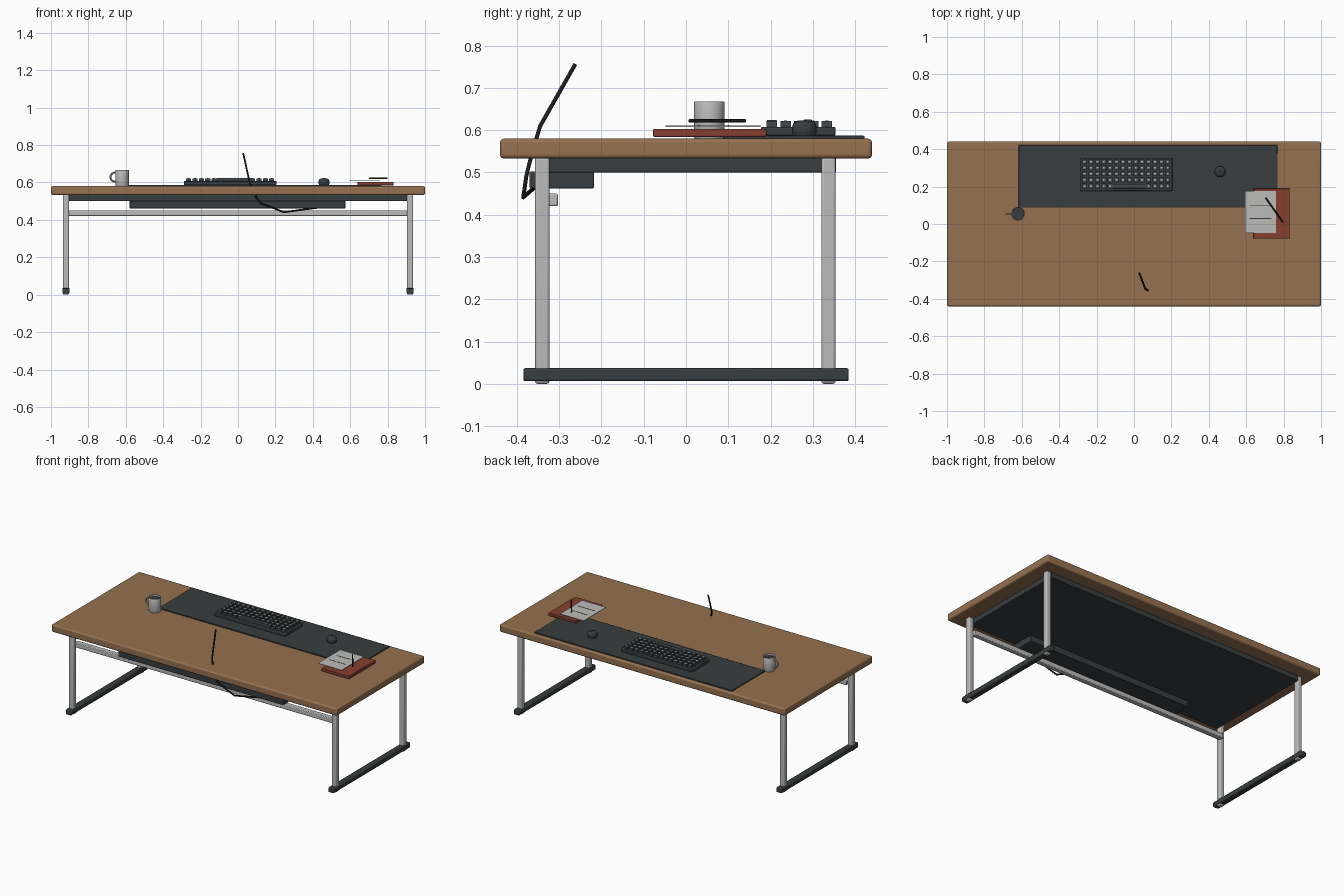
import bpy, math
from mathutils import Vector

if "Cube" in bpy.data.objects:
    bpy.data.objects.remove(bpy.data.objects["Cube"])


def material(name, rgb):
    m = bpy.data.materials.new(name)
    m.use_nodes = True
    m.diffuse_color = (*rgb, 1)
    m.node_tree.nodes["Principled BSDF"].inputs["Base Color"].default_value = (*rgb, 1)
    return m


wood = material("oak wood", (0.30, 0.165, 0.08))
dark = material("charcoal", (0.04, 0.048, 0.05))
black = material("near black", (0.012, 0.013, 0.014))
steel = material("light steel", (0.5, 0.5, 0.5))
key_grey = material("key grey", (0.06, 0.065, 0.07))
paper = material("paper white", (0.5, 0.5, 0.49))
red = material("brick red", (0.24, 0.05, 0.028))


def finish(name, mat):
    o = bpy.context.object
    o.name = name
    o.data.materials.append(mat)
    return o


def smooth(o):
    bpy.ops.object.select_all(action='DESELECT')
    o.select_set(True)
    bpy.context.view_layer.objects.active = o
    bpy.ops.object.shade_smooth_by_angle(angle=math.radians(40))
    return o


def box(name, x, y, z, mat, bevel=0.0, segments=2):
    """Box from (low, high) ranges on each axis."""
    spans = (x, y, z)
    bpy.ops.mesh.primitive_cube_add(size=1, location=[sum(s) / 2 for s in spans])
    o = finish(name, mat)
    o.scale = [s[1] - s[0] for s in spans]
    bpy.ops.object.transform_apply(location=False, rotation=False, scale=True)
    if bevel:
        b = o.modifiers.new("rounded edges", 'BEVEL')
        b.width, b.segments = bevel, segments
        smooth(o)
    return o


def tube(name, points, radius, mat):
    """Round tube along a polyline."""
    c = bpy.data.curves.new(name, 'CURVE')
    c.dimensions = '3D'
    c.bevel_depth, c.bevel_resolution, c.use_fill_caps = radius, 2, True
    s = c.splines.new('POLY')
    s.points.add(len(points) - 1)
    for p, co in zip(s.points, points):
        p.co = (*co, 1)
    o = bpy.data.objects.new(name, c)
    bpy.context.collection.objects.link(o)
    c.materials.append(mat)
    return o


def lathe(name, profile, centre, mat, steps=32):
    """Turn a (radius, height) profile about a vertical axis."""
    verts, faces, n = [], [], len(profile)
    for i in range(steps):
        a = math.tau * i / steps
        verts += [(r * math.cos(a), r * math.sin(a), z) for r, z in profile]
        j = (i + 1) % steps
        faces += [(i * n + k, j * n + k, j * n + k + 1, i * n + k + 1) for k in range(n - 1)]
    faces.append([i * n for i in reversed(range(steps))])
    faces.append([i * n + n - 1 for i in range(steps)])
    me = bpy.data.meshes.new(name)
    me.from_pydata(verts, [], faces)
    o = bpy.data.objects.new(name, me)
    o.location = (*centre, 0)
    bpy.context.collection.objects.link(o)
    me.materials.append(mat)
    return smooth(o)


# Table top and the panel beneath it
box("table_top", (-1, 1), (-0.44, 0.44), (0.533, 0.58), wood, 0.009, 3)
box("underside_panel", (-0.905, 0.905), (-0.355, 0.355), (0.5, 0.534), dark, 0.003)

# Leg frames
for side, sx in (("left", 0.92), ("right", -0.92)):
    for end, sy in (("front", -0.34), ("back", 0.337)):
        box(f"{end}_leg_{side}", (sx - 0.016, sx + 0.016), (sy - 0.017, sy + 0.017),
            (0, 0.535), steel, 0.006, 3)
    box(f"foot_bar_{side}", (sx - 0.019, sx + 0.019), (-0.385, 0.385), (0.006, 0.037), dark, 0.005)

# Crossbar, cable tray and loose cable
box("crossbar", (-0.91, 0.91), (-0.336, -0.303), (0.42, 0.45), steel, 0.004)
box("cable_tray", (-0.58, 0.575), (-0.37, -0.218), (0.462, 0.502), dark, 0.003)
tube("cable", [(0.028, -0.262, 0.756), (0.06, -0.345, 0.61), (0.072, -0.354, 0.58),
               (0.098, -0.371, 0.52), (0.12, -0.378, 0.49), (0.245, -0.385, 0.441),
               (0.46, -0.352, 0.47)], 0.005, black)

# Desk mat
box("desk_mat", (-0.617, 0.767), (0.088, 0.422), (0.579, 0.587), dark, 0.002)

# Keyboard: body, keys with pale centre plates, long space key
box("keyboard_body", (-0.29, 0.206), (0.177, 0.354), (0.587, 0.608), dark, 0.004)
columns, pitch, row_pitch = 14, 0.0342, 0.0325
for row in range(5):
    y = 0.203 + row * row_pitch
    for col in range(columns):
        x = -0.042 + (col - (columns - 1) / 2) * pitch
        if row == 0 and 5 <= col <= 9:
            continue
        box("key", (x - 0.0135, x + 0.0135), (y - 0.0125, y + 0.0125), (0.607, 0.622), key_grey)
        box("key_plate", (x - 0.005, x + 0.005), (y - 0.004, y + 0.004), (0.622, 0.6228), steel)
box("space_key", (-0.115, 0.075), (0.191, 0.215), (0.607, 0.624), key_grey, 0.002)

# Mouse with a scroll wheel
lathe("mouse", [(0.026, 0.587), (0.029, 0.593), (0.029, 0.608), (0.026, 0.616),
                (0.018, 0.621), (0.006, 0.623)], (0.46, 0.28), dark)
box("scroll_wheel", (0.457, 0.463), (0.278, 0.298), (0.615, 0.625), key_grey, 0.002)

# Mug, drink and handle
mug_at = (-0.62, 0.055)
lathe("mug", [(0.034, 0.58), (0.036, 0.584), (0.036, 0.666), (0.035, 0.668),
              (0.033, 0.666), (0.033, 0.6)], mug_at, steel)
lathe("drink", [(0.0328, 0.64), (0.0328, 0.655)], mug_at, dark)
bpy.ops.mesh.primitive_torus_add(major_radius=0.024, minor_radius=0.005, major_segments=24,
                                 minor_segments=8, location=(mug_at[0] - 0.038, mug_at[1], 0.629),
                                 rotation=(math.pi / 2, 0, 0))
smooth(finish("mug_handle", steel))

# Notebook, loose sheet with ruled lines, pen
box("notebook", (0.639, 0.832), (-0.078, 0.19), (0.584, 0.603), red, 0.003)
box("paper_sheet", (0.593, 0.759), (-0.048, 0.176), (0.608, 0.611), paper)
for y in (0.1, 0.03):
    box("ruled_line", (0.618, 0.735), (y - 0.002, y + 0.002), (0.611, 0.6118), dark)
tube("pen", [(0.704, 0.14, 0.622), (0.797, 0.008, 0.622)], 0.004, black)
